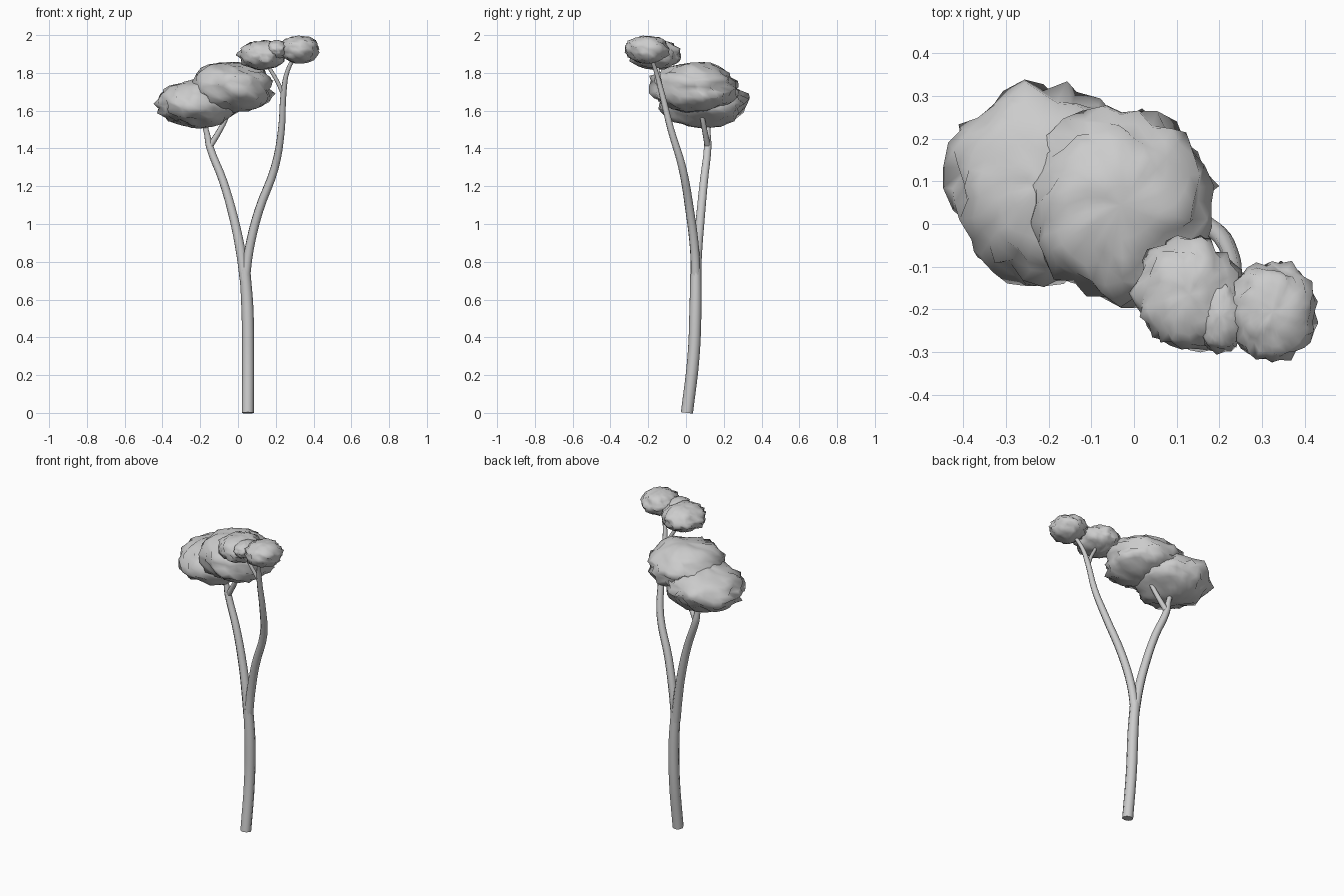
import bpy, bmesh, math
from mathutils import Vector, noise

cube = bpy.data.objects.get("Cube")
if cube:
    bpy.data.objects.remove(cube, do_unlink=True)

grey = bpy.data.materials.new("light grey")
grey.use_nodes = True
COLOUR = (0.6, 0.6, 0.6, 1)
grey.diffuse_color = COLOUR
grey.node_tree.nodes["Principled BSDF"].inputs["Base Color"].default_value = COLOUR


def limb(name, points):
    """Tapered round tube through (x, y, z, radius) points."""
    curve = bpy.data.curves.new(name, "CURVE")
    curve.dimensions = "3D"
    curve.bevel_depth = 1
    curve.bevel_resolution = 2
    curve.resolution_u = 4
    curve.use_fill_caps = True
    spline = curve.splines.new("BEZIER")
    spline.bezier_points.add(len(points) - 1)
    for bp, (x, y, z, r) in zip(spline.bezier_points, points):
        bp.co = (x, y, z)
        bp.radius = r
        bp.handle_left_type = bp.handle_right_type = "AUTO"
    obj = bpy.data.objects.new(name, curve)
    bpy.context.collection.objects.link(obj)
    bpy.ops.object.select_all(action="DESELECT")
    obj.select_set(True)
    bpy.context.view_layer.objects.active = obj
    bpy.ops.object.convert(target="MESH")
    obj = bpy.context.object
    obj.data.materials.clear()
    obj.data.materials.append(grey)
    bpy.ops.object.shade_smooth_by_angle(angle=math.radians(50))


def foliage(name, centre, radii, seed):
    """Flattened crown with broad lobes and a ragged, ruffled rim."""
    bm = bmesh.new()
    bmesh.ops.create_uvsphere(bm, u_segments=32, v_segments=16, radius=1)
    shift = Vector((seed * 7.3, seed * 3.1, seed * 5.7))
    for v in bm.verts:
        n = v.co.copy()
        rim = 1 - n.z * n.z
        lobes = noise.noise(n * 1.7 + shift) * 0.10
        ruffle = noise.noise(n * 4.5 + shift) * 0.13 * (0.4 + rim)
        jitter = noise.noise_vector(n * 6 + shift * 2) * 0.10 * rim
        p = n * (0.97 + lobes + ruffle) + jitter
        v.co = [c + r * k for c, r, k in zip(centre, radii, p)]
    mesh = bpy.data.meshes.new(name)
    bm.to_mesh(mesh)
    bm.free()
    mesh.materials.append(grey)
    mesh.shade_smooth()
    bpy.context.collection.objects.link(bpy.data.objects.new(name, mesh))


# Trunk and the two main branches
limb("trunk", [(0.052, 0.005, 0, 0.032), (0.053, 0.04, 0.3, 0.032),
               (0.050, 0.05, 0.55, 0.032), (0.036, 0.052, 0.76, 0.029)])
limb("right_branch", [(0.036, 0.052, 0.7, 0.028), (0.015, 0.06, 0.85, 0.027),
                      (-0.02, 0.075, 1.02, 0.025), (-0.08, 0.095, 1.23, 0.023),
                      (-0.15, 0.115, 1.41, 0.021), (-0.165, 0.115, 1.48, 0.016),
                      (-0.2, 0.11, 1.6, 0.012)])
limb("left_branch", [(0.036, 0.052, 0.7, 0.027), (0.06, 0.045, 0.87, 0.025),
                     (0.11, 0.02, 1.07, 0.024), (0.195, -0.02, 1.3, 0.022),
                     (0.23, -0.08, 1.5, 0.019), (0.242, -0.13, 1.7, 0.016),
                     (0.262, -0.16, 1.81, 0.012), (0.32, -0.2, 1.92, 0.010)])

# Small forks under the crowns
limb("right_fork", [(-0.15, 0.115, 1.41, 0.017), (-0.10, 0.10, 1.49, 0.015),
                    (-0.06, 0.085, 1.57, 0.013), (-0.03, 0.06, 1.7, 0.010)])
limb("left_fork", [(0.243, -0.125, 1.68, 0.013), (0.205, -0.14, 1.76, 0.011),
                   (0.17, -0.15, 1.82, 0.010), (0.14, -0.16, 1.88, 0.009)])

# Crowns
foliage("lower_crown", (-0.21, 0.09, 1.638), (0.225, 0.235, 0.13), 1)
foliage("middle_crown", (-0.03, 0.045, 1.725), (0.225, 0.23, 0.137), 2)
foliage("inner_top_crown", (0.13, -0.165, 1.895), (0.125, 0.135, 0.083), 3)
foliage("outer_top_crown", (0.325, -0.205, 1.925), (0.105, 0.12, 0.077), 4)
foliage("crown_tuft", (0.205, -0.215, 1.925), (0.06, 0.085, 0.05), 5)
